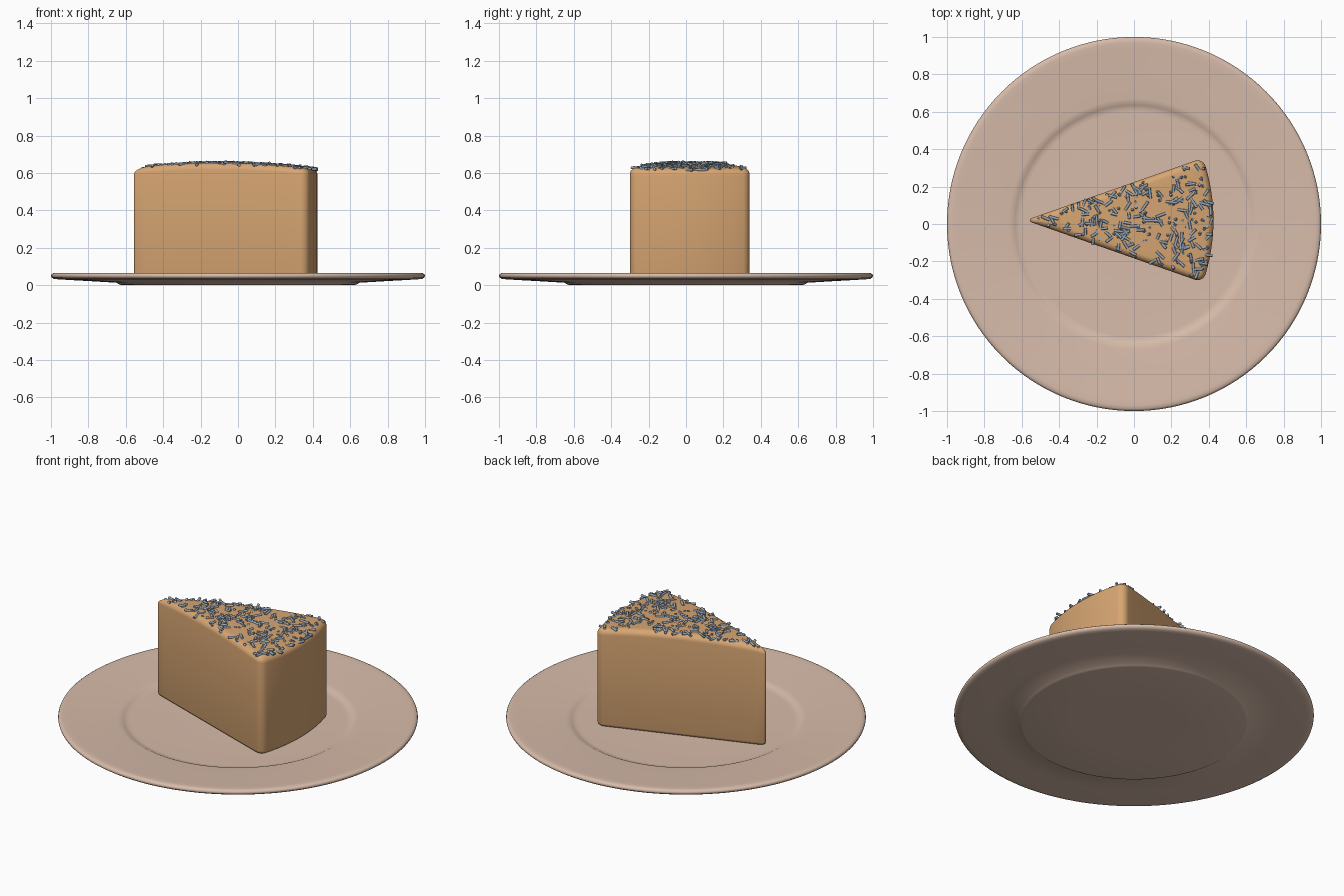
import bpy, bmesh, math, random
from mathutils import Matrix, Vector, Euler

if "Cube" in bpy.data.objects:
    bpy.data.objects.remove(bpy.data.objects["Cube"], do_unlink=True)

random.seed(7)
APEX = Vector((-0.58, 0.02))      # where the two cut sides would meet
HALF = math.radians(19.34)        # half angle of the slice
RADIUS = 1.005                    # cake radius
CORNER, TIP, ROLL = 0.045, 0.012, 0.035
BOTTOM, TOP = 0.03, 0.655


def material(name, color):
    mat = bpy.data.materials.new(name)
    mat.use_nodes = True
    mat.diffuse_color = (*color, 1)
    bsdf = mat.node_tree.nodes["Principled BSDF"]
    bsdf.inputs["Base Color"].default_value = (*color, 1)
    bsdf.inputs["Roughness"].default_value = 0.6
    return mat


def finish(bm, name, mat, angle):
    bmesh.ops.recalc_face_normals(bm, faces=bm.faces)
    mesh = bpy.data.meshes.new(name)
    bm.to_mesh(mesh)
    bm.free()
    obj = bpy.data.objects.new(name, mesh)
    bpy.context.collection.objects.link(obj)
    mesh.materials.append(mat)
    bpy.ops.object.select_all(action='DESELECT')
    obj.select_set(True)
    bpy.context.view_layer.objects.active = obj
    bpy.ops.object.shade_smooth_by_angle(angle=math.radians(angle))
    return obj


def loft(rings):
    """Skin a stack of equal closed rings and cap both ends."""
    bm = bmesh.new()
    loops = [[bm.verts.new(p) for p in ring] for ring in rings]
    for a, b in zip(loops, loops[1:]):
        for i in range(len(a)):
            j = (i + 1) % len(a)
            bm.faces.new((a[i], a[j], b[j], b[i]))
    bm.faces.new(loops[0][::-1])
    bm.faces.new(loops[-1])
    return bm


def arc(center, radius, start, end, steps):
    return [center + radius * Vector((math.cos(a), math.sin(a)))
            for a in (start + (end - start) * i / steps for i in range(steps + 1))]


def between(a, b, steps):
    return [a.lerp(b, i / steps) for i in range(1, steps)]


def slice_outline(inset):
    """Rounded wedge outline, shrunk evenly by the inset."""
    apex = APEX + Vector((inset / math.sin(HALF), 0))
    tip = arc(apex + Vector((TIP / math.sin(HALF), 0)), TIP,
              math.pi / 2 + HALF, 1.5 * math.pi - HALF, 6)
    reach = RADIUS - CORNER
    turn = HALF - math.asin(CORNER / reach)
    low, high = (APEX + reach * Vector((math.cos(turn), s * math.sin(turn)))
                 for s in (-1, 1))
    r = CORNER - inset
    right = arc(low, r, -math.pi / 2 - HALF, -turn, 7)
    left = arc(high, r, turn, math.pi / 2 + HALF, 7)
    # the right side runs outward along -HALF, so its normal is -90 - HALF
    right = arc(low, r, -math.pi / 2 - HALF, -turn, 7)
    back = arc(APEX, RADIUS - inset, -turn, turn, 14)[1:-1]
    return (tip + between(tip[-1], right[0], 16) + right + back + left
            + between(left[-1], tip[0], 16))


def dome(x, y):
    return TOP - 0.12 * (x + 0.1) ** 2 - 0.05 * (y - APEX.y) ** 2


# Plate: a revolved profile with a foot, a sloping rim and a shallow well
plate_profile = [(0.3, 0), (0.62, 0), (0.635, 0.004), (0.65, 0.013), (0.8, 0.022),
                 (0.96, 0.031), (0.985, 0.034), (0.997, 0.042), (1.0, 0.05),
                 (0.997, 0.058), (0.988, 0.064), (0.97, 0.065), (0.94, 0.063),
                 (0.8, 0.054), (0.67, 0.046), (0.65, 0.044), (0.635, 0.037),
                 (0.62, 0.031), (0.6, 0.03), (0.3, 0.03)]
circle = arc(Vector((0, 0)), 1, 0, math.tau, 128)[:-1]
plate = loft([[(r * p.x, r * p.y, z) for p in circle] for r, z in plate_profile])
finish(plate, "plate", material("warm beige ceramic", (0.68, 0.50, 0.40)), 60)

# Cake slice: rounded bottom edge, straight sides, rolled top edge, domed top
rings = []
for k in range(4):
    a = math.pi / 2 * k / 3
    rings.append([(p.x, p.y, BOTTOM + 0.02 * (1 - math.sin(a)))
                  for p in slice_outline(0.02 * (1 - math.cos(math.pi / 2 - a)))][:])
rings = []
for k in range(4):
    a = math.pi / 2 * k / 3
    rings.append([(p.x, p.y, BOTTOM + 0.02 * (1 - math.cos(a)))
                  for p in slice_outline(0.02 * (1 - math.sin(a)))])
for k in range(8):
    a = math.pi / 2 * k / 7
    drop = ROLL * (1 - math.sin(a))
    rings.append([(p.x, p.y, dome(p.x, p.y) - drop)
                  for p in slice_outline(ROLL * (1 - math.cos(a)))])
middle = Vector((0.1, APEX.y))
rim = slice_outline(ROLL)
for scale in (0.85, 0.7, 0.5, 0.3, 0.1):
    points = [middle.lerp(p, scale) for p in rim]
    rings.append([(p.x, p.y, dome(p.x, p.y)) for p in points])
finish(loft(rings), "cake_slice", material("caramel sponge", (0.68, 0.38, 0.17)), 60)

# Sprinkles: small rods scattered over the top, some lying flat, some half sunk
bm = bmesh.new()
count = 0
while count < 270:
    rho = RADIUS * math.sqrt(random.random())
    theta = random.uniform(-HALF, HALF)
    edge = min(rho * math.sin(HALF - abs(theta)), RADIUS - rho)
    if edge < 0.012:
        continue
    count += 1
    x, y = APEX + rho * Vector((math.cos(theta), math.sin(theta)))
    gap = max(ROLL - edge, 0)
    z = dome(x, y) - ROLL + math.sqrt(ROLL ** 2 - gap ** 2)
    length = random.uniform(0.035, 0.06)
    if random.random() < 0.5:
        tilt = random.gauss(math.pi / 2, 0.1)
    else:
        tilt = random.uniform(0.1, 1.1)
        z += 0.003 - length / 2 * math.cos(tilt)
    turn = Euler((0, tilt, random.uniform(0, math.tau))).to_matrix().to_4x4()
    bmesh.ops.create_cone(bm, cap_ends=True, segments=8, radius1=0.0075,
                          radius2=0.0075, depth=length,
                          matrix=Matrix.Translation((x, y, z)) @ turn)
finish(bm, "sprinkles", material("blue grey sugar", (0.30, 0.38, 0.47)), 50)
